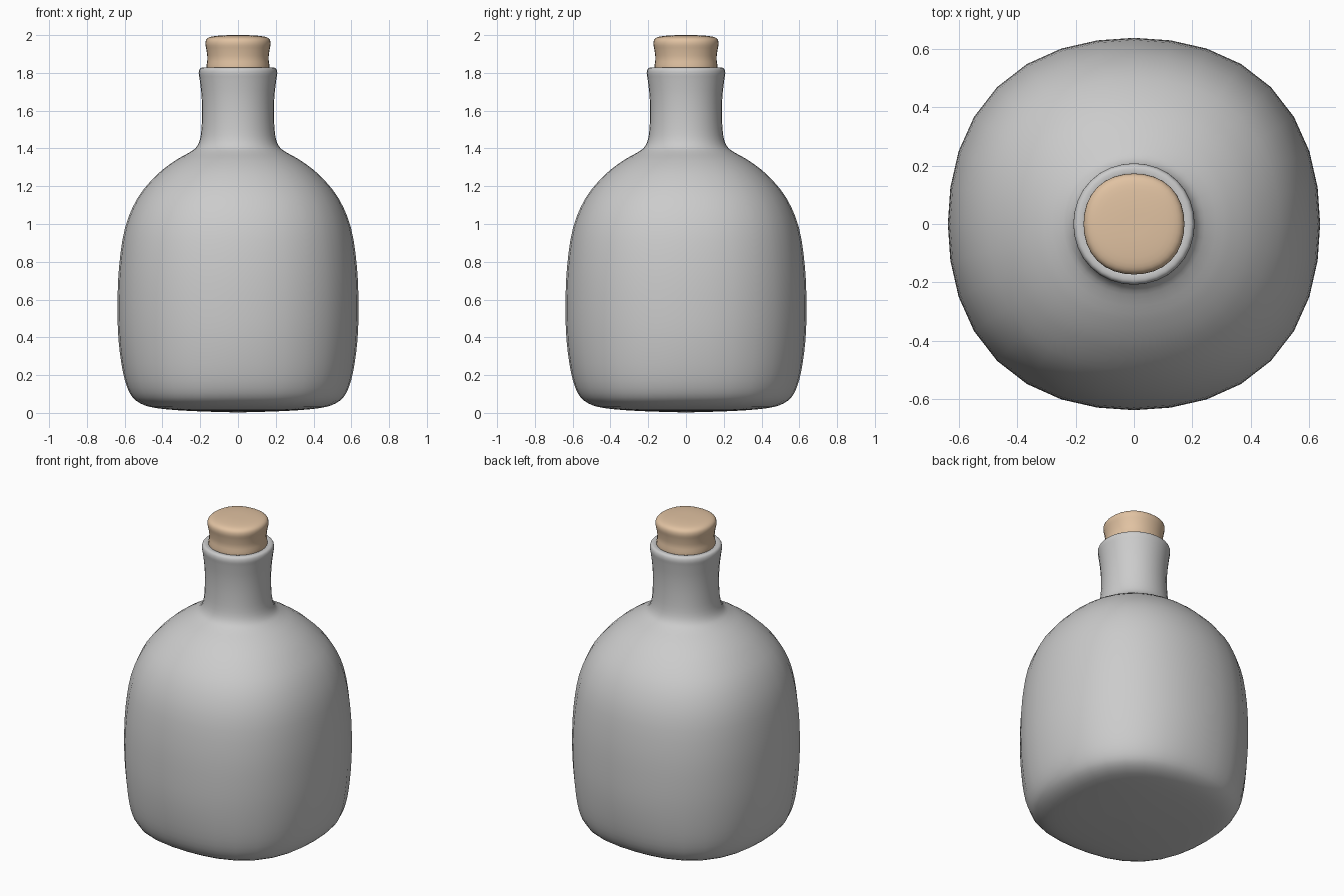
import bpy, bmesh, math
from mathutils import Vector

if "Cube" in bpy.data.objects:
    bpy.data.objects.remove(bpy.data.objects["Cube"])

SIDES = 32

def smooth_profile(pts, n=3):
    # Catmull-Rom through (radius, height, squareness) points
    p = [Vector(q) for q in pts]
    p = [p[0]] + p + [p[-1]]
    out = []
    for i in range(1, len(p) - 2):
        a, b, c, d = p[i - 1:i + 3]
        for j in range(n):
            t = j / n
            out.append(0.5 * (2 * b + (c - a) * t + (2 * a - 5 * b + 4 * c - d) * t * t
                              + (3 * b - a - 3 * c + d) * t ** 3))
    return out + [p[-1]]

def turned(name, pts, colour=None):
    # Slightly squared lathe; both ends are capped
    bm = bmesh.new()
    rings = []
    for r, z, k in smooth_profile(pts):
        ring = []
        for s in range(SIDES):
            a = 2 * math.pi * s / SIDES
            rr = r * (1 + k * (1 - math.cos(4 * a)) / 2)
            ring.append(bm.verts.new((rr * math.cos(a), rr * math.sin(a), z)))
        rings.append(ring)
    for lo, hi in zip(rings, rings[1:]):
        for s in range(SIDES):
            t = (s + 1) % SIDES
            bm.faces.new((lo[s], lo[t], hi[t], hi[s]))
    bm.faces.new(rings[0][::-1])
    bm.faces.new(rings[-1])
    bmesh.ops.recalc_face_normals(bm, faces=bm.faces[:])
    for f in bm.faces:
        f.smooth = True
    me = bpy.data.meshes.new(name)
    bm.to_mesh(me)
    bm.free()
    ob = bpy.data.objects.new(name, me)
    bpy.context.collection.objects.link(ob)
    if colour:
        m = bpy.data.materials.new(name + "_colour")
        m.diffuse_color = colour
        m.use_nodes = True
        m.node_tree.nodes["Principled BSDF"].inputs["Base Color"].default_value = m.diffuse_color
        me.materials.append(m)
    return ob

# Bottle: base, body, shoulder, neck, lip and the inside of the mouth
turned("bottle", [
    (0.03, 0.003, .06), (0.25, 0.01, .06), (0.43, 0.025, .07), (0.52, 0.052, .07),
    (0.573, 0.105, .06), (0.608, 0.21, .05), (0.632, 0.38, .04), (0.638, 0.56, .04),
    (0.63, 0.77, .04), (0.598, 0.98, .04), (0.53, 1.14, .04), (0.43, 1.26, .03),
    (0.335, 1.334, .02), (0.26, 1.377, .01), (0.218, 1.41, .01), (0.197, 1.47, .01),
    (0.19, 1.58, .01), (0.193, 1.68, .01), (0.203, 1.765, .01), (0.208, 1.80, .01),
    (0.202, 1.822, .01), (0.185, 1.828, .01), (0.165, 1.82, .01), (0.155, 1.77, .01)])

# Cork stopper
turned("cork", [
    (0.15, 1.70, .03), (0.163, 1.78, .03), (0.167, 1.83, .03), (0.162, 1.875, .03),
    (0.167, 1.92, .03), (0.173, 1.955, .03), (0.165, 1.98, .03), (0.135, 1.993, .03),
    (0.07, 1.999, .03), (0.01, 2.0, .03)], (0.75, 0.54, 0.36, 1))
